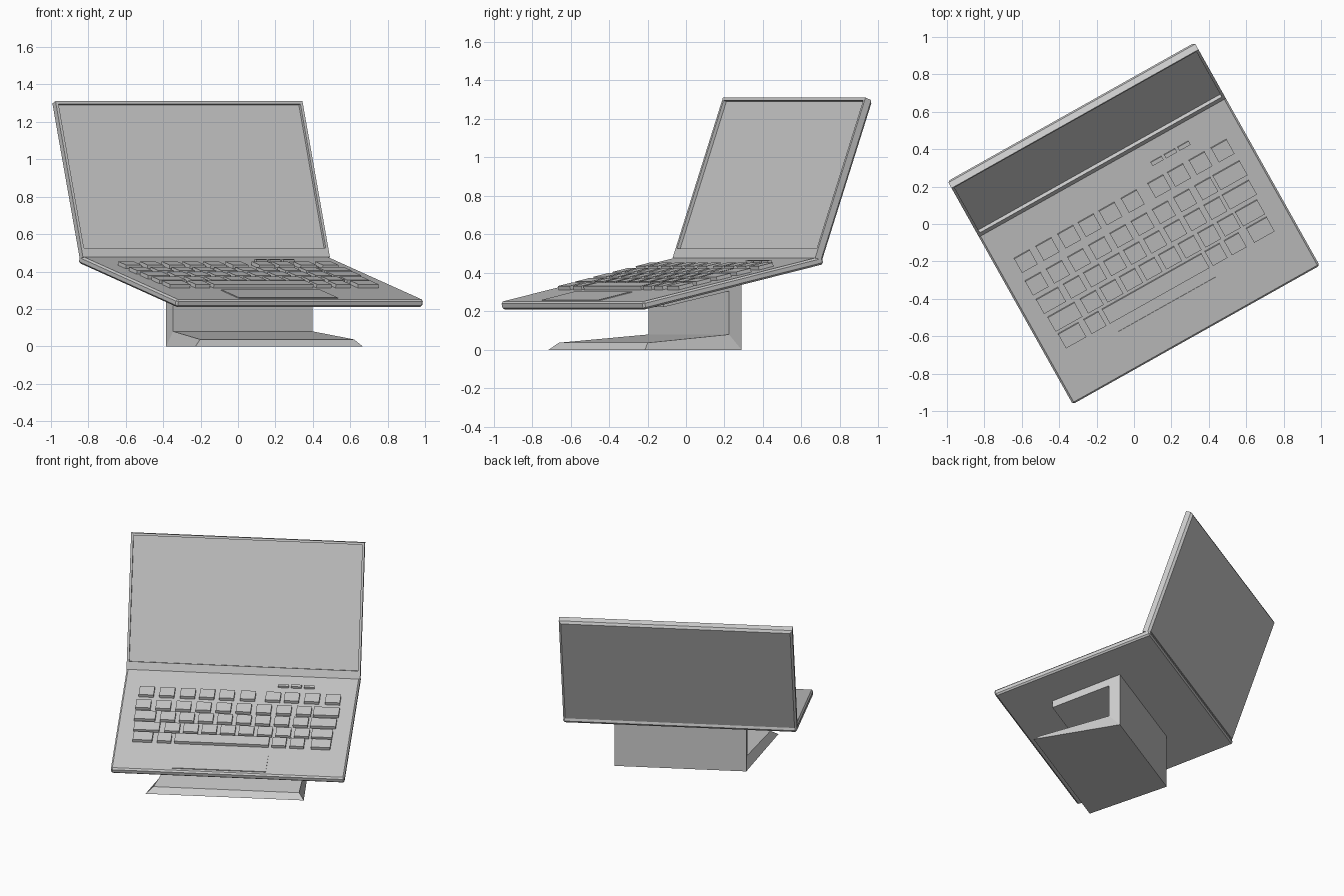
import bpy, bmesh, math
from mathutils import Matrix, Vector

if "Cube" in bpy.data.objects:
    bpy.data.objects.remove(bpy.data.objects["Cube"])

TURN = Matrix.Rotation(math.radians(29.3), 4, 'Z')
# Local frame of the sloped keyboard deck: origin on its top surface at y = 0
DECK_ANGLE = math.radians(12.45)
DECK = TURN @ Matrix.Translation((0, 0, 0.4)) @ Matrix.Rotation(DECK_ANGLE, 4, 'X')
# Local frame of the open lid: origin at the bottom of its front face
LID = TURN @ Matrix.Translation((0, 0.345, 0.478)) @ Matrix.Rotation(math.radians(-19.8), 4, 'X')


def add_box(bm, lo, hi):
    lo, hi = Vector(lo), Vector(hi)
    size = Matrix.Diagonal((*(hi - lo), 1))
    return bmesh.ops.create_cube(bm, size=1, matrix=Matrix.Translation((lo + hi) / 2) @ size)


def finish(bm, name, frame):
    bmesh.ops.recalc_face_normals(bm, faces=bm.faces)
    me = bpy.data.meshes.new(name)
    bm.to_mesh(me)
    bm.free()
    me.transform(frame)
    ob = bpy.data.objects.new(name, me)
    bpy.context.collection.objects.link(ob)
    return ob


def along(b):
    # horizontal depth to distance along the sloped deck
    return b / math.cos(DECK_ANGLE)


# Keyboard deck, chamfered all round
bm = bmesh.new()
add_box(bm, (-0.757, along(-0.682), -0.042), (0.757, along(0.39), 0))
bmesh.ops.bevel(bm, geom=bm.edges[:], offset=0.01, segments=1, affect='EDGES')
finish(bm, "keyboard_deck", DECK)

# Lid with chamfered back and recessed display
bm = bmesh.new()
add_box(bm, (-0.757, 0, 0), (0.757, 0.05, 0.885))
back = [e for e in bm.edges if all(v.co.y > 0.04 for v in e.verts)]
bmesh.ops.bevel(bm, geom=back, offset=0.014, segments=1, affect='EDGES')
bmesh.ops.recalc_face_normals(bm, faces=bm.faces)
front = [f for f in bm.faces if f.normal.y < -0.9]
bmesh.ops.inset_region(bm, faces=front, thickness=0.022)
for v in front[0].verts:
    if v.co.z < 0.4:
        v.co.z = 0.052
panel = bmesh.ops.extrude_discrete_faces(bm, faces=front)["faces"][0]
for v in panel.verts:
    v.co.y += 0.018
finish(bm, "lid", LID)

# Keys: each row is (depth position, [(centre, width), ...])
K = 0.096
rows = [
    (0.112, [(x, K) for x in (-.602, -.469, -.335, -.21, -.082, .054, .217, .338, .47, .605)]),
    (-0.022, [(-.61 + .13 * i, K) for i in range(9)] + [(.575, .165)]),
    (-0.137, [(-.587, .135)] + [(-.44 + .123 * i, K) for i in range(8)] + [(.568, .165)]),
    (-0.25, [(-.565, .165)] + [(-.4 + .12 * i, K) for i in range(8)] + [(.57, .135)]),
    (-0.355, [(-.58, .125), (-.44, .09), (-.068, .61), (.303, .09), (.42, .09), (.574, .125)]),
]
bm = bmesh.new()
for b, keys in rows:
    for x, w in keys:
        add_box(bm, (x - w / 2, along(b - 0.043), -0.005), (x + w / 2, along(b + 0.043), 0.02))
finish(bm, "keys", DECK)

# Small function buttons
bm = bmesh.new()
for x in (0.272, 0.355, 0.438):
    add_box(bm, (x - 0.034, 0.23, -0.005), (x + 0.034, 0.252, 0.014))
finish(bm, "function_buttons", DECK)

# Trackpad
bm = bmesh.new()
add_box(bm, (-0.361, along(-0.655), -0.005), (0.245, along(-0.46), 0.005))
finish(bm, "trackpad", DECK)

# C-shaped stand: profile points (y, z, left x, right x), flaring to the front foot
L, R = -0.398, 0.457
profile = [
    (0.075, 0.0, L, R), (0.075, 0.38, L, R), (-0.39, 0.275, L, R), (-0.39, 0.222, L, R),
    (0.0, 0.305, L, R), (0.0, 0.08, L, R), (-0.477, 0.037, -0.50, 0.443), (-0.512, 0.0, -0.548, 0.477),
]
bm = bmesh.new()
left = [bm.verts.new((l, y, z)) for y, z, l, r in profile]
right = [bm.verts.new((r, y, z)) for y, z, l, r in profile]
n = len(profile)
for i in range(n):
    j = (i + 1) % n
    bm.faces.new((left[i], left[j], right[j], right[i]))
for side in (left, right):  # side caps split into convex pieces
    for ids in ((0, 1, 4, 5), (1, 2, 3, 4), (0, 5, 6, 7)):
        bm.faces.new([side[k] for k in ids])
finish(bm, "stand", TURN)
